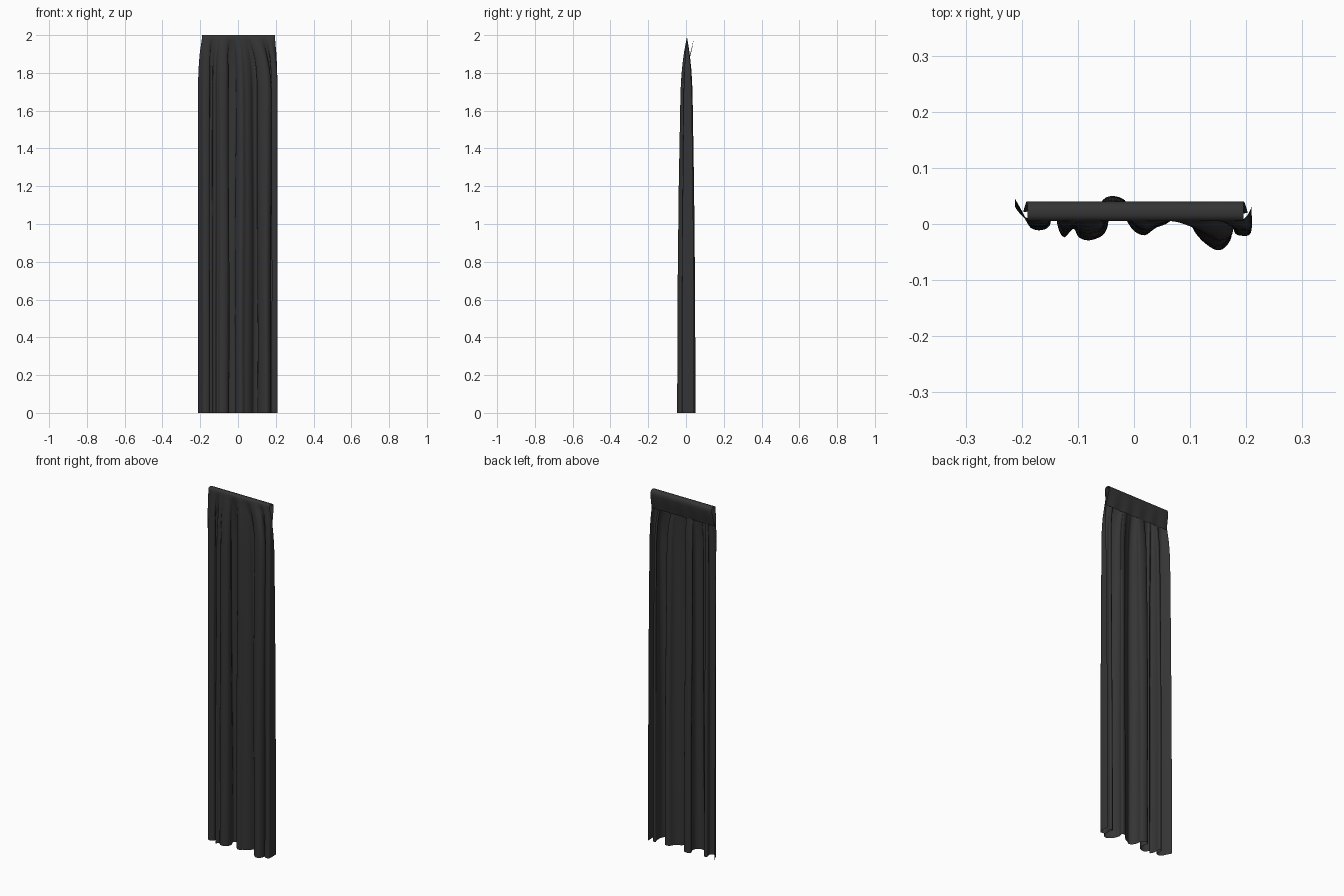
import bpy, bmesh, math
from mathutils import Vector

if "Cube" in bpy.data.objects:
    bpy.data.objects.remove(bpy.data.objects["Cube"])

# Hem cross-section of the folds, left to right (x, y)
HEM = [(-.212, .045), (-.197, .018), (-.185, -.006), (-.165, -.011), (-.149, .0),
       (-.155, .03), (-.138, .034), (-.136, .0), (-.125, -.024), (-.108, -.008),
       (-.098, -.024), (-.078, -.029), (-.055, -.018), (-.047, .01), (-.058, .038),
       (-.04, .05), (-.014, .04), (-.012, .01), (.002, -.013), (.02, -.02),
       (.036, -.008), (.054, .0), (.07, .014), (.084, .034), (.108, .034),
       (.104, .005), (.118, -.026), (.15, -.047), (.172, -.028), (.174, .01),
       (.168, .034), (.184, .032), (.178, -.012), (.194, -.021), (.209, -.013), (.209, .043)]


def smooth_path(pts, n):
    """Catmull-Rom through pts, resampled to n+1 evenly spaced points."""
    p = [Vector(q) for q in pts]
    p = [2 * p[0] - p[1]] + p + [2 * p[-1] - p[-2]]
    dense = []
    for a, b, c, d in zip(p, p[1:], p[2:], p[3:]):
        for k in range(10):
            t = k / 10
            dense.append(.5 * (2 * b + (c - a) * t + (2 * a - 5 * b + 4 * c - d) * t * t
                               + (3 * b - a - 3 * c + d) * t ** 3))
    dense.append(p[-2])
    dist = [0]
    for a, b in zip(dense, dense[1:]):
        dist.append(dist[-1] + (b - a).length)
    out, j = [], 0
    for i in range(n + 1):
        s = dist[-1] * i / n
        while j < len(dist) - 2 and dist[j + 1] < s:
            j += 1
        out.append(dense[j].lerp(dense[j + 1], (s - dist[j]) / (dist[j + 1] - dist[j])))
    return out


def ramp(z, keys):
    for (z0, v0), (z1, v1) in zip(keys, keys[1:]):
        if z <= z1:
            return v0 + (v1 - v0) * (z - z0) / (z1 - z0)
    return keys[-1][1]


def build_sheet(name, rows, mat):
    bm = bmesh.new()
    grid = [[bm.verts.new(v) for v in row] for row in rows]
    for r0, r1 in zip(grid, grid[1:]):
        for i in range(len(r0) - 1):
            bm.faces.new((r0[i], r0[i + 1], r1[i + 1], r1[i]))
    me = bpy.data.meshes.new(name)
    bm.to_mesh(me)
    bm.free()
    me.materials.append(mat)
    ob = bpy.data.objects.new(name, me)
    bpy.context.collection.objects.link(ob)
    for f in me.polygons:
        f.use_smooth = True
    return ob


cloth = bpy.data.materials.new("dark_cloth")
cloth.diffuse_color = (.035, .035, .035, 1)
cloth.use_nodes = True
cloth.node_tree.nodes["Principled BSDF"].inputs["Base Color"].default_value = cloth.diffuse_color

N = 180
hem = smooth_path(HEM, N)
top_x = [-.19 + .385 * i / N for i in range(N + 1)]

# Hanging panel: flat at the top, opening into folds below
depth = [(0, 1), (.6, .97), (1.2, .84), (1.7, .66), (1.8, .56), (1.9, .33), (1.96, .12), (1.99, 0)]
width = [(0, 1), (1.7, 1), (1.8, .93), (1.9, .6), (1.99, 0)]
rows = []
for z in [0, .2, .4, .6, .8, 1, 1.2, 1.4, 1.55, 1.7, 1.76, 1.82, 1.87, 1.91, 1.94, 1.97, 1.99]:
    d, w = ramp(z, depth), ramp(z, width)
    row = []
    for i, h in enumerate(hem):
        sway = .004 * math.sin(z * 2.2 + i * .12) * min(1, z) * w * math.sin(math.pi * i / N)
        row.append((top_x[i] + (h.x - top_x[i]) * w + sway, .005 + (h.y - .005) * d, z))
    rows.append(row)

# Rod pocket: the cloth turns over at the top and hangs as a band behind
for y, z in [(.008, 1.997), (.015, 2.0), (.025, 2.0), (.034, 1.997), (.04, 1.988),
             (.039, 1.97), (.033, 1.94), (.026, 1.91), (.021, 1.89)]:
    k = (2 - z) / .11
    rows.append([(x * (1 + .04 * k), y + .002 * math.sin(i * .17) * k, z)
                 for i, x in enumerate(top_x)])
build_sheet("curtain_panel", rows, cloth)
